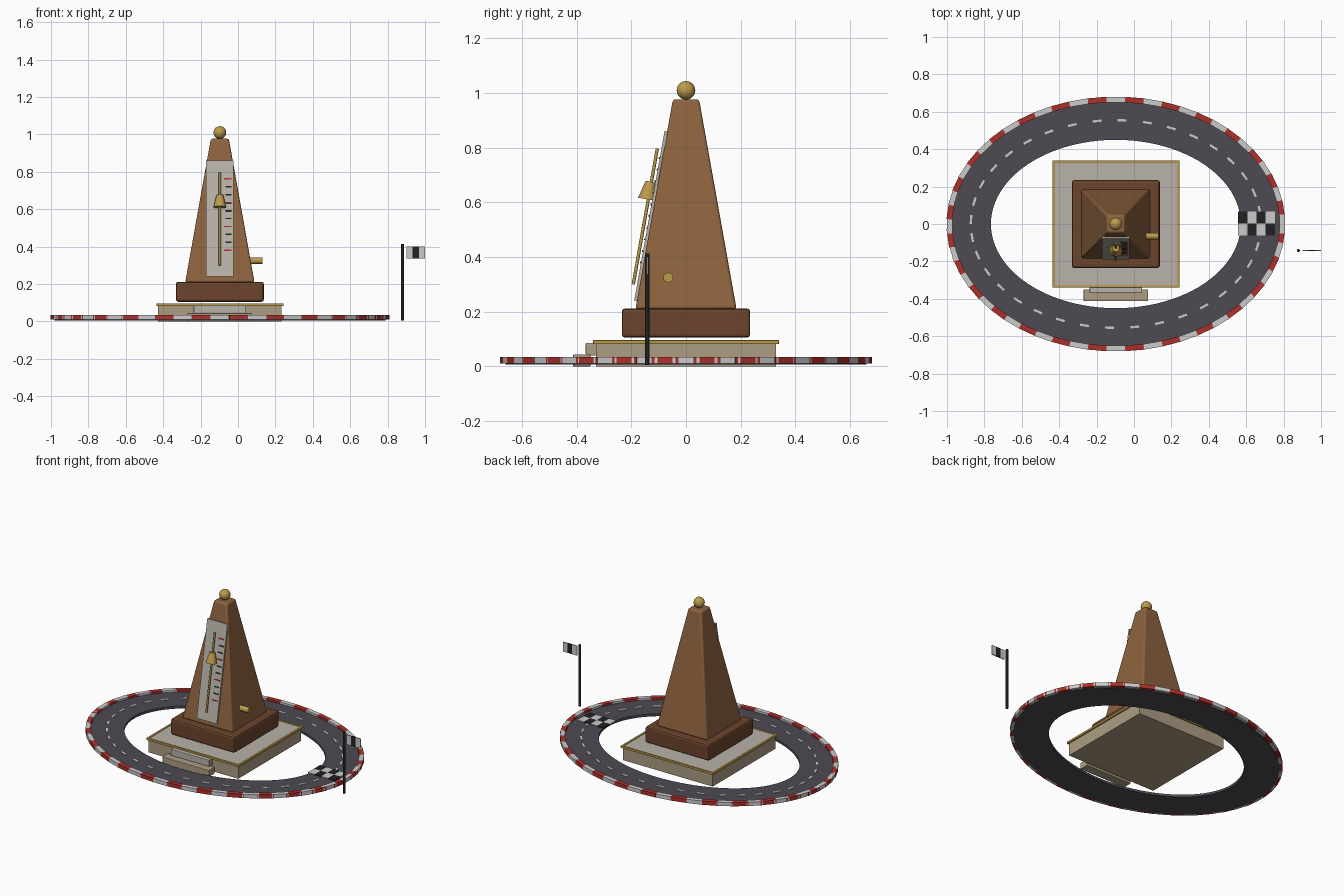
import bpy, bmesh
from math import sin, cos, pi, atan, atan2, radians
from mathutils import Vector

if "Cube" in bpy.data.objects:
    bpy.data.objects.remove(bpy.data.objects["Cube"])

CX = -0.097                      # centre of track and tower
LEAN = atan(0.137 / 0.765)       # slope of the tower faces


def mat(name, r, g, b):
    m = bpy.data.materials.new(name)
    m.diffuse_color = (r, g, b, 1)
    m.use_nodes = True
    m.node_tree.nodes["Principled BSDF"].inputs["Base Color"].default_value = m.diffuse_color
    return m


WOOD = mat("wood", 0.27, 0.125, 0.05)
DARKWOOD = mat("dark_wood", 0.15, 0.058, 0.025)
BRASS = mat("brass", 0.5, 0.33, 0.07)
STONE = mat("stone", 0.42, 0.34, 0.23)
PALE = mat("pale_stone", 0.48, 0.45, 0.4)
ASPHALT = mat("asphalt", 0.075, 0.07, 0.085)
RED = mat("red", 0.42, 0.03, 0.025)
WHITE = mat("white", 0.55, 0.55, 0.55)
BLACK = mat("black", 0.015, 0.015, 0.017)


def finish(bm, name, material, bevel=0.0, segs=2, smooth=False):
    me = bpy.data.meshes.new(name)
    bmesh.ops.recalc_face_normals(bm, faces=bm.faces)
    bm.to_mesh(me)
    bm.free()
    ob = bpy.data.objects.new(name, me)
    bpy.context.collection.objects.link(ob)
    me.materials.append(material)
    if bevel:
        b = ob.modifiers.new("bevel", 'BEVEL')
        b.width, b.segments = bevel, segs
    if smooth:
        bpy.ops.object.select_all(action='DESELECT')
        bpy.context.view_layer.objects.active = ob
        ob.select_set(True)
        bpy.ops.object.shade_smooth_by_angle(angle=radians(40))
    return ob


def box(name, x, y, z, material, bevel=0.0):
    """Box from (min, max) ranges."""
    bm = bmesh.new()
    bmesh.ops.create_cube(bm, size=1)
    for v in bm.verts:
        v.co = [(a + b) / 2 + c * (b - a) for (a, b), c in zip((x, y, z), v.co)]
    return finish(bm, name, material, bevel)


def slab(name, centre, size, material, rot):
    """Centred box with a rotation."""
    ob = box(name, *[(-s / 2, s / 2) for s in size], material)
    ob.location, ob.rotation_euler = centre, rot
    return ob


def rod(name, p, q, r1, r2, material, sides=20):
    p, q = Vector(p), Vector(q)
    bm = bmesh.new()
    bmesh.ops.create_cone(bm, cap_ends=True, segments=sides, radius1=r1,
                          radius2=r2, depth=(q - p).length)
    ob = finish(bm, name, material, smooth=True)
    ob.location = (p + q) / 2
    ob.rotation_euler = (q - p).to_track_quat('Z', 'Y').to_euler()
    return ob


def around(a, rx, ry):
    """Point and tangent angle on an ellipse about the centre."""
    return CX + rx * cos(a), ry * sin(a), atan2(ry * cos(a), -rx * sin(a))


# oval road surface
bm = bmesh.new()
N = 96
rings = []
for i in range(N):
    a = 2 * pi * i / N
    rings.append([bm.verts.new((CX + rx * cos(a), ry * sin(a), z)) for rx, ry, z in
                  ((0.668, 0.45, 0.006), (0.885, 0.66, 0.006), (0.885, 0.66, 0.022), (0.668, 0.45, 0.022))])
for i in range(N):
    a, b = rings[i], rings[(i + 1) % N]
    for k in range(4):
        bm.faces.new((a[k], a[(k + 1) % 4], b[(k + 1) % 4], b[k]))
finish(bm, "road", ASPHALT, smooth=True)

# striped kerb blocks
for i in range(56):
    x, y, t = around(2 * pi * i / 56, 0.889, 0.665)
    slab(f"kerb_{i}", (x, y, 0.0225), (0.1, 0.03, 0.025), RED if i % 2 else WHITE, (0, 0, t))

# dashed centre line
for i in range(36):
    x, y, t = around(radians(87.5 + 10 * i), 0.775, 0.555)
    slab(f"lane_dash_{i}", (x, y, 0.023), (0.048, 0.012, 0.004), WHITE, (0, 0, t))

# chequered start line
for i in range(4):
    for j in range(2):
        x, y = 0.557 + i * 0.049, -0.062 + j * 0.064
        box(f"start_square_{i}_{j}", (x, x + 0.049), (y, y + 0.064), (0.02, 0.027),
            WHITE if (i + j) % 2 == 0 else BLACK)

# plinth, stone top and brass trim
box("plinth", (CX - 0.33, CX + 0.33), (-0.33, 0.33), (0, 0.082), STONE)
box("plinth_top", (CX - 0.33, CX + 0.33), (-0.33, 0.33), (0.081, 0.092), PALE)
for s in (-1, 1):
    c = CX + s * 0.333
    box("trim_side", (c - 0.007, c + 0.007), (-0.34, 0.34), (0.082, 0.096), BRASS, 0.002)
    box("trim_end", (CX - 0.34, CX + 0.34), (s * 0.333 - 0.007, s * 0.333 + 0.007), (0.082, 0.096), BRASS, 0.002)

# front steps
box("lower_step", (CX - 0.172, CX + 0.172), (-0.413, -0.35), (0, 0.044), STONE, 0.003)
box("upper_step", (CX - 0.14, CX + 0.14), (-0.365, -0.33), (0.04, 0.08), STONE)
box("upper_step_tread", (CX - 0.14, CX + 0.14), (-0.367, -0.338), (0.044, 0.086), PALE, 0.003)

# tower base and tapered body
box("tower_base", (CX - 0.235, CX + 0.235), (-0.235, 0.235), (0.105, 0.212), DARKWOOD, 0.012)
bm = bmesh.new()
bmesh.ops.create_cube(bm, size=2)
for v in bm.verts:
    h, z = (0.048, 0.977) if v.co.z > 0 else (0.185, 0.21)
    v.co = (CX + v.co.x * h, v.co.y * h, z)
finish(bm, "tower_body", WOOD, 0.01, 3, smooth=True)

# brass ball on top
bm = bmesh.new()
bmesh.ops.create_uvsphere(bm, u_segments=24, v_segments=16, radius=0.034)
finish(bm, "top_ball", BRASS, smooth=True).location = (CX, 0, 1.01)


def face_y(z, off):
    """Y of the sloping front face at height z, moved outward."""
    return -0.185 + (z - 0.21) * 0.179 - off


# scale plate with ticks
tilt = (-LEAN, 0, 0)
slab("scale_plate", (CX, face_y(0.55, 0.004), 0.55), (0.148, 0.012, 0.63), PALE, tilt)
for i in range(10):
    z = 0.38 + 0.0425 * i
    w = 0.04 if i % 3 == 0 else 0.034
    slab(f"tick_{i}", (-0.034 - w / 2, face_y(z, 0.011), z), (w, 0.005, 0.007),
         RED if i % 3 == 0 else BLACK, tilt)

# pendulum rod and sliding weight
rod("pendulum_rod", (CX, -0.193, 0.3), (CX, -0.105, 0.797), 0.006, 0.006, BRASS, 12)
rod("pendulum_weight", (CX, -0.142, 0.611), (CX, -0.13, 0.676), 0.034, 0.018, BRASS, 24)

# winding key on the right side
rod("winding_key", (0.04, -0.065, 0.325), (0.13, -0.065, 0.325), 0.018, 0.018, BRASS)

# flag and pole
rod("flag_pole", (0.879, -0.142, 0.005), (0.879, -0.142, 0.413), 0.008, 0.008, BLACK, 16)
for i in range(3):
    x = 0.9 + i / 30
    box(f"flag_panel_{i}", (x, x + 1 / 30), (-0.145, -0.139), (0.336, 0.4), BLACK if i == 1 else WHITE)
